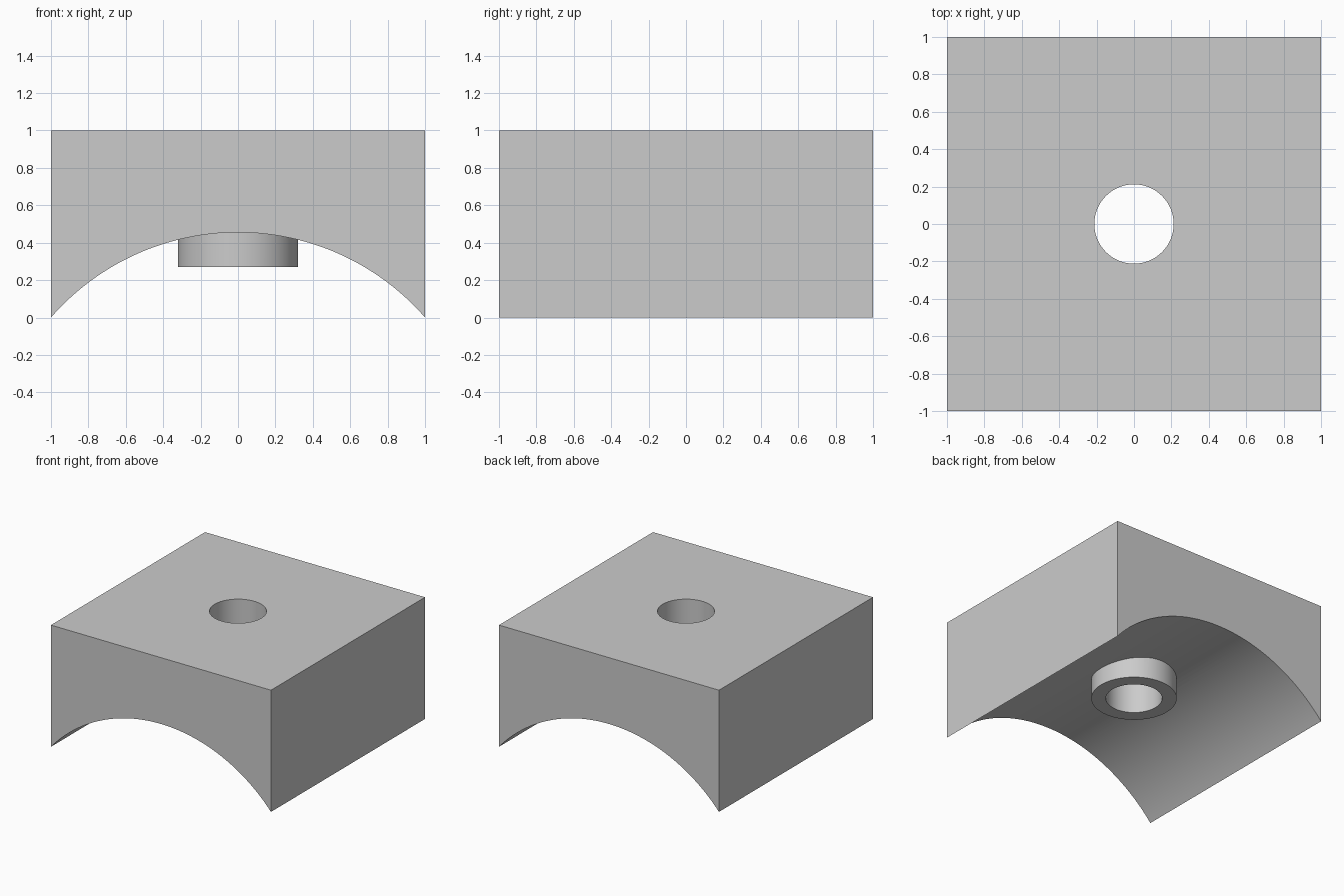
import bpy, bmesh, math

RISE = 0.455                        # height of the arch above its ends
RADIUS = (1 + RISE ** 2) / (2 * RISE)
ARC_STEPS = 64

if "Cube" in bpy.data.objects:
    bpy.data.objects.remove(bpy.data.objects["Cube"], do_unlink=True)

grey = bpy.data.materials.new("plain grey")
grey.use_nodes = True
colour = (0.6, 0.6, 0.6, 1)
grey.diffuse_color = colour
grey.node_tree.nodes["Principled BSDF"].inputs["Base Color"].default_value = colour


def cylinder(name, radius, bottom, top):
    bpy.ops.mesh.primitive_cylinder_add(vertices=96, radius=radius, depth=top - bottom,
                                        location=(0, 0, (top + bottom) / 2))
    obj = bpy.context.object
    obj.name = name
    obj.data.materials.append(grey)
    return obj


def combine(target, tool, operation):
    mod = target.modifiers.new(tool.name, 'BOOLEAN')
    mod.object, mod.operation, mod.solver = tool, operation, 'EXACT'
    bpy.context.view_layer.objects.active = target
    bpy.ops.object.modifier_apply(modifier=mod.name)
    bpy.data.objects.remove(tool, do_unlink=True)


# Saddle block: arched profile extruded from front to back
half = math.asin(1 / RADIUS)
angles = [half * (2 * i / ARC_STEPS - 1) for i in range(ARC_STEPS + 1)]
profile = [(RADIUS * math.sin(a), RISE - RADIUS + RADIUS * math.cos(a)) for a in angles]
profile += [(1, 1), (-1, 1)]
bm = bmesh.new()
face = bm.faces.new([bm.verts.new((x, -1, z)) for x, z in profile])
extruded = bmesh.ops.extrude_face_region(bm, geom=[face])["geom"]
bmesh.ops.translate(bm, vec=(0, 2, 0),
                    verts=[v for v in extruded if isinstance(v, bmesh.types.BMVert)])
bmesh.ops.recalc_face_normals(bm, faces=bm.faces)
mesh = bpy.data.meshes.new("saddle_block")
bm.to_mesh(mesh)
bm.free()
block = bpy.data.objects.new("saddle_block", mesh)
bpy.context.collection.objects.link(block)
mesh.materials.append(grey)

# Round boss under the arch, then the bore through both
combine(block, cylinder("boss", 0.322, 0.27, 0.7), 'UNION')
combine(block, cylinder("bore", 0.212, 0.1, 1.2), 'DIFFERENCE')

bpy.ops.object.select_all(action='DESELECT')
block.select_set(True)
bpy.context.view_layer.objects.active = block
bpy.ops.object.shade_smooth_by_angle(angle=math.radians(30))
